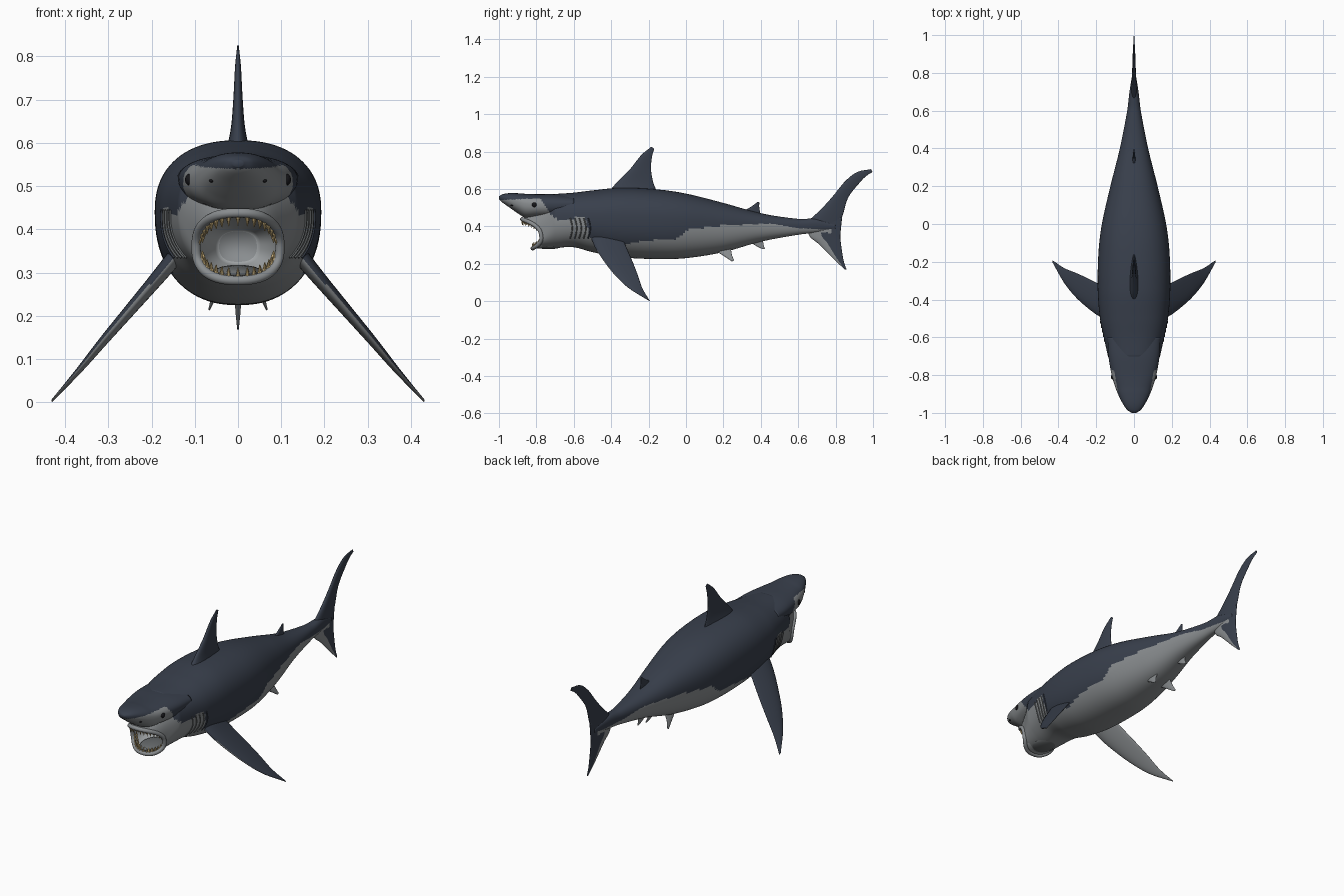
import bpy, bmesh
from math import sin, cos, pi, radians
from mathutils import Vector, Matrix

if "Cube" in bpy.data.objects:
    bpy.data.objects.remove(bpy.data.objects["Cube"])


def material(name, color):
    m = bpy.data.materials.new(name)
    m.use_nodes = True
    rgba = (*color, 1)
    m.diffuse_color = rgba
    bsdf = m.node_tree.nodes["Principled BSDF"]
    bsdf.inputs["Base Color"].default_value = rgba
    bsdf.inputs["Roughness"].default_value = 0.6
    return m


SLATE = material("slate_back", (.04, .05, .072))
PALE = material("pale_belly", (.25, .265, .275))
LINING = material("mouth_lining", (.36, .38, .39))
SHADE = material("gill_shade", (.13, .14, .145))
IVORY = material("tooth_ivory", (.6, .44, .2))
BLACK = material("eye_black", (.008, .008, .01))
SKIN = [SLATE, PALE, LINING]


def interp(rows, t, smooth=True):
    """Interpolate rows of (key, values...) at key t."""
    last = len(rows) - 1
    i = 0
    while i < last - 1 and t > rows[i + 1][0]:
        i += 1
    a, b = rows[i], rows[i + 1]
    step = b[0] - a[0]
    u = min(max((t - a[0]) / step, 0), 1)
    before, after = rows[max(i - 1, 0)], rows[min(i + 2, last)]
    result = []
    for k in range(1, len(a)):
        line = a[k] + (b[k] - a[k]) * u
        if smooth:
            slope_a = (b[k] - before[k]) / (b[0] - before[0]) * step
            slope_b = (after[k] - a[k]) / (after[0] - a[0]) * step
            rise = b[k] - a[k]
            line = a[k] + slope_a * u + (3 * rise - 2 * slope_a - slope_b) * u**2
            line += (slope_a + slope_b - 2 * rise) * u**3
        result.append(line)
    return result


def finish(name, bm, mats, smooth=True):
    mesh = bpy.data.meshes.new(name)
    bm.to_mesh(mesh)
    bm.free()
    for m in mats:
        mesh.materials.append(m)
    if smooth:
        mesh.shade_smooth()
    obj = bpy.data.objects.new(name, mesh)
    bpy.context.collection.objects.link(obj)
    return obj


def loft(name, rings, mats, rule=None):
    """Skin closed rings, cap both ends, colour the faces by a rule."""
    bm = bmesh.new()
    verts = [[bm.verts.new(p) for p in ring] for ring in rings]
    n = len(rings[0])
    for low, high in zip(verts, verts[1:]):
        for j in range(n):
            k = (j + 1) % n
            bm.faces.new((low[j], low[k], high[k], high[j]))
    bm.faces.new(verts[0])
    bm.faces.new(verts[-1])
    bmesh.ops.recalc_face_normals(bm, faces=bm.faces)
    if rule:
        for i, f in enumerate(bm.faces):
            f.material_index = rule(i // n, f.calc_center_median(), f.normal)
    return finish(name, bm, mats)


def tube(name, points, radius, mat, cyclic=False):
    curve = bpy.data.curves.new(name, "CURVE")
    curve.dimensions = "3D"
    curve.bevel_depth = radius
    curve.use_fill_caps = True
    spline = curve.splines.new("POLY")
    spline.points.add(len(points) - 1)
    for sp, p in zip(spline.points, points):
        sp.co = (*p, 1)
    spline.use_cyclic_u = cyclic
    curve.materials.append(mat)
    bpy.context.collection.objects.link(bpy.data.objects.new(name, curve))


def ball(name, place, size, mat):
    bm = bmesh.new()
    bmesh.ops.create_uvsphere(bm, u_segments=20, v_segments=12, radius=1)
    bmesh.ops.transform(bm, verts=bm.verts,
                        matrix=Matrix.Translation(place) @ Matrix.Diagonal((*size, 1)))
    finish(name, bm, [mat])


# Section tables: y, bottom, top, half width
BODY = [(-.7, .285, .573, .138), (-.6, .288, .58, .16), (-.5, .262, .592, .18),
        (-.35, .235, .606, .192), (-.15, .225, .597, .188), (0, .23, .575, .17),
        (.2, .262, .525, .125), (.4, .318, .47, .075), (.6, .355, .44, .036),
        (.7, .367, .44, .024), (.8, .385, .41, .008)]
SNOUT = [(-1, .545, .56, .012), (-.985, .53, .57, .035), (-.95, .505, .577, .06),
         (-.9, .47, .577, .085), (-.86, .446, .574, .1), (-.8, .444, .572, .118),
         (-.7, .445, .572, .135), (-.6, .46, .565, .14)]
# Height where the pale underside meets the dark back, along y
BORDER = [(-1, .54), (-.78, .55), (-.72, .46), (-.68, .43), (-.62, .43), (-.59, .45),
          (-.54, .45), (-.515, .34), (-.35, .3), (-.2, .325), (-.06, .33), (.02, .385),
          (.2, .405), (.45, .415), (.6, .39), (.8, .38)]
N = 96
POWER = 2.3
ANGLES = [2 * pi * j / N for j in range(N)]


def bend(v, power=POWER):
    return (abs(v) ** (2 / power)) * (1 if v > 0 else -1)


def section(rows, y):
    low, high, w = interp(rows, y)
    mid = low + (high - low) * .56
    return [Vector((w * bend(cos(a)), y,
                    mid + bend(sin(a)) * ((high - mid) if sin(a) > 0 else (mid - low))))
            for a in ANGLES]


def side_x(rows, y, z):
    low, high, w = interp(rows, y)
    mid = low + (high - low) * .56
    d = (z - mid) / (high - mid if z > mid else low - mid)
    return w * max(1 - abs(d) ** POWER, 0) ** (1 / POWER)


def mouth(a, scale=1):
    """A point of the gaping mouth rim, whose corners sit further back."""
    return Vector((.097 * scale * bend(cos(a), 2.5),
                   -.848 - .028 * sin(a) + .072 * cos(a) ** 2,
                   .36 + .078 * scale * bend(sin(a), 2.5)))


def skin_rule(i, c, n):
    return 1 if c.z < interp(BORDER, c.y, False)[0] else 0


# Body: mouth cavity, rim, jaw and trunk in one closed skin
DEPTH = 12
rings = []
for i in range(DEPTH, 0, -1):
    t = i / DEPTH
    ring = [mouth(a, 1 - .55 * t * t) for a in ANGLES]
    for p in ring:
        p.y += (-.6 - p.y) * t
    rings.append(ring)
rim = [mouth(a) for a in ANGLES]
neck = section(BODY, BODY[0][0])
rings += [[p.lerp(q, i / 14) for p, q in zip(rim, neck)] for i in range(14)]
rings += [section(BODY, -.7 + 1.5 * i / 160) for i in range(161)]
loft("body", rings, SKIN, lambda i, c, n: 2 if i < DEPTH else skin_rule(i, c, n))
loft("snout", [section(SNOUT, -1 + .4 * (i / 60) ** 1.4) for i in range(61)],
     SKIN, skin_rule)
tube("lips", rim, .011, PALE, True)
ball("tongue", (0, -.735, .298), (.06, .08, .02), SHADE)


# Teeth: two rows of small cones along each jaw
def teeth(name, sign):
    bm = bmesh.new()
    for row in range(2):
        count = 17 - 2 * row
        for i in range(count):
            a = sign * radians(14 + 152 * i / (count - 1))
            p = mouth(a, .93 - .06 * row) + Vector((0, .014 * row, 0))
            length = (.028 - .008 * row) * (.65 + .35 * abs(sin(a)))
            turn = Matrix.Rotation(pi if sign > 0 else 0, 4, "X")
            place = Matrix.Translation(p - Vector((0, 0, sign * length * .4)))
            bmesh.ops.create_cone(bm, cap_ends=True, segments=8, radius1=.0065,
                                  radius2=.0005, depth=length, matrix=place @ turn)
    finish(name, bm, [IVORY], False)


teeth("upper_teeth", 1)
teeth("lower_teeth", -1)


# Fins: each station gives the leading and trailing point and half thickness
def fin(name, stations, normal, mats, rule=None):
    rows = [(i, *lead, *trail, thick) for i, (lead, trail, thick) in enumerate(stations)]
    normal = Vector(normal).normalized()
    steps = 10 * (len(rows) - 1)
    rings = []
    for i in range(steps + 1):
        v = interp(rows, i / 10)
        lead, trail = Vector(v[:3]), Vector(v[3:6])
        ring = []
        for j in range(28):
            a = 2 * pi * j / 28
            s = (1 - cos(a)) / 2
            ring.append(lead.lerp(trail, s) + normal * v[6] * sin(a) * (1.3 - .8 * s))
        rings.append(ring)
    loft(name, rings, mats, rule)


def upright(rows):
    return [((0, a, b), (0, c, d), t) for a, b, c, d, t in rows]


def tail_rule(i, c, n):
    return 1 if c.z < .39 and (c.z < .35 - (c.y - .73) * 1.55 or
                               (c.z > .365 and c.y < .77)) else 0


X = (1, 0, 0)
fin("dorsal_fin", upright([(-.42, .575, -.15, .575, .03), (-.37, .635, -.175, .635, .017),
                           (-.3, .705, -.187, .705, .011), (-.24, .78, -.182, .77, .007),
                           (-.185, .826, -.17, .815, .002)]), X, [SLATE])
fin("second_dorsal_fin", upright([(.28, .47, .4, .455, .009), (.34, .5, .392, .5, .006),
                                  (.385, .532, .392, .528, .002)]), X, [SLATE])
fin("upper_tail_fin", upright([(.62, .4, .81, .39, .016), (.71, .48, .838, .46, .013),
                               (.78, .555, .868, .555, .01), (.85, .64, .93, .635, .008),
                               (.915, .69, .965, .67, .005), (.99, .706, .997, .69, .002)]),
    X, SKIN, tail_rule)
fin("lower_tail_fin", upright([(.64, .42, .835, .45, .014), (.66, .348, .826, .36, .013),
                               (.71, .305, .827, .32, .011), (.79, .225, .842, .22, .007),
                               (.85, .168, .858, .17, .002)]), X, SKIN, tail_rule)
fin("anal_fin", upright([(.33, .325, .41, .34, .008), (.375, .295, .415, .3, .005),
                         (.41, .278, .422, .28, .002)]), X, [PALE])

# Paired parts
for side, s in (("left", 1), ("right", -1)):
    fin(side + "_pectoral_fin",
        [((s * x, y, z), (s * x, back, z - .005), t) for x, y, z, back, t in (
            (.14, -.51, .345, -.34, .02), (.19, -.485, .285, -.315, .017),
            (.25, -.44, .215, -.285, .014), (.31, -.385, .145, -.258, .011),
            (.37, -.31, .073, -.233, .007), (.43, -.205, .006, -.193, .002))],
        (s, 0, .8), SKIN, lambda i, c, n: 1 if n.z < -.05 else 0)
    fin(side + "_pelvic_fin",
        [((s * .04, .14, .28), (s * .04, .24, .285), .009),
         ((s * .055, .2, .243), (s * .055, .245, .25), .006),
         ((s * .067, .245, .213), (s * .067, .257, .217), .002)], (s, 0, .4), [PALE])
    ball(side + "_eye", (s * (side_x(SNOUT, -.81, .515) - .005), -.81, .515),
         (.012, .014, .014), BLACK)
    ball(side + "_nostril", (s * side_x(SNOUT, -.93, .512), -.93, .512),
         (.005, .008, .004), BLACK)
    # Gill slits follow the flank in shallow arcs
    for g in range(5):
        path = []
        for k in range(13):
            z = .335 + .11 * k / 12
            y = -.62 + .024 * g + .012 * sin(pi * k / 12)
            path.append((s * side_x(BODY, y, z), y, z))
        tube(f"{side}_gill_{g + 1}", path, .0035, SLATE if g == 4 else SHADE)
